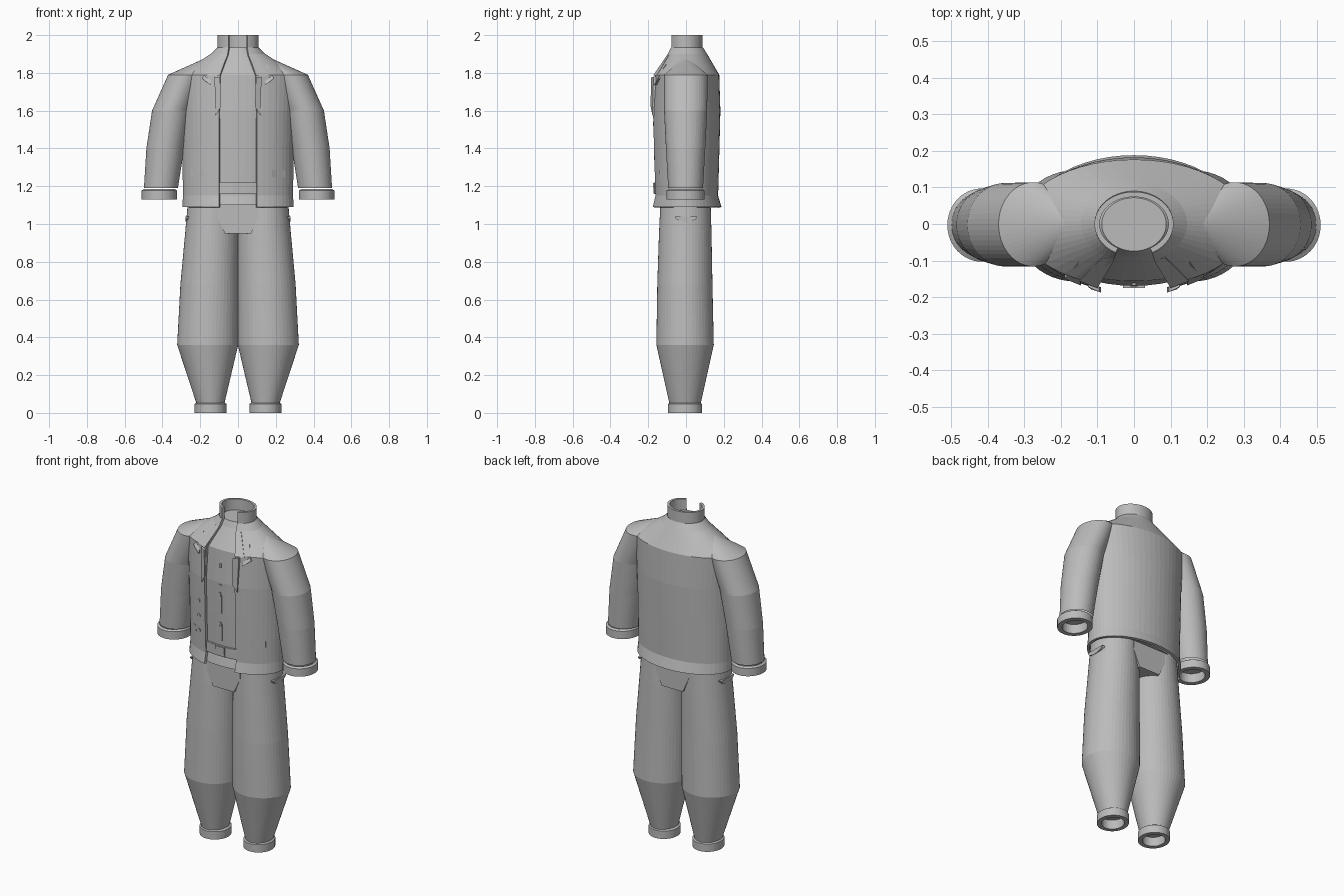
import bpy, bmesh, math
from mathutils import Vector

if "Cube" in bpy.data.objects:
    bpy.data.objects.remove(bpy.data.objects["Cube"])

cloth = bpy.data.materials.new("grey cloth")
cloth.diffuse_color = (0.5, 0.5, 0.5, 1)
cloth.use_nodes = True
cloth.node_tree.nodes["Principled BSDF"].inputs["Base Color"].default_value = cloth.diffuse_color
N = 48


def make(name, verts, faces, thickness=0, mirror=False):
    mesh = bpy.data.meshes.new(name)
    mesh.from_pydata([tuple(v) for v in verts], [], faces)
    bm = bmesh.new()
    bm.from_mesh(mesh)
    bmesh.ops.recalc_face_normals(bm, faces=bm.faces)
    bm.to_mesh(mesh)
    bm.free()
    mesh.materials.append(cloth)
    ob = bpy.data.objects.new(name, mesh)
    bpy.context.collection.objects.link(ob)
    if thickness:
        m = ob.modifiers.new("thickness", 'SOLIDIFY')
        m.thickness, m.offset = thickness, -1
    if mirror:
        ob.modifiers.new("mirror", 'MIRROR')
    return ob


def loft(name, rings, closed=True, cap=(False, False), **kw):
    """Skin a list of equal-length point rings."""
    n = len(rings[0])
    faces = []
    for i in range(len(rings) - 1):
        for j in range(n if closed else n - 1):
            k = (j + 1) % n
            faces.append((i*n + j, i*n + k, (i+1)*n + k, (i+1)*n + j))
    if cap[0]:
        faces.append(tuple(range(n)))
    if cap[1]:
        faces.append(tuple(range((len(rings) - 1)*n, len(rings)*n)))
    return make(name, [p for r in rings for p in r], faces, **kw)


def section(z, hw, yf, yb, gap=None):
    """Body cross-section; with a gap it is an arc open at the front."""
    if gap is None:
        angles = [2*math.pi*i/N for i in range(N)]
    else:
        a = math.acos(gap/hw)
        angles = [-a + (math.pi + 2*a)*i/N for i in range(N + 1)]
    return [Vector((hw*math.cos(t), (yb if math.sin(t) > 0 else yf)*math.sin(t), z))
            for t in angles]


def ellipse(z, x0, x1, y0, y1):
    cx, cy, rx, ry = (x0+x1)/2, (y0+y1)/2, (x1-x0)/2, (y1-y0)/2
    return [Vector((cx + rx*math.cos(2*math.pi*i/N), cy + ry*math.sin(2*math.pi*i/N), z))
            for i in range(N)]


# Jacket profile: height, half width, front depth, back depth, opening
BODY = [(1.09, .295, .187, .188, .10), (1.15, .292, .172, .17, .10),
        (1.4, .295, .18, .177, .10), (1.6, .30, .185, .182, .10),
        (1.79, .315, .172, .176, .095), (1.9, .145, .105, .112, .055),
        (1.935, .108, .09, .09, .05)]
loft("jacket", [section(*r) for r in BODY], closed=False, thickness=.014)
loft("collar", [section(z, .108, .088, .088, .05) for z in (1.93, 2.0)],
     closed=False, thickness=.014)

# Shirt under the open jacket, closed at the hem and neck
loft("shirt", [section(z, hw - .02, yf - .016, yb - .018)
               for z, hw, yf, yb, g in BODY[1:]], cap=(True, True))
loft("shirt_tail", [section(z, .27, d, .15) for z, d in ((1.10, .168), (1.151, .156))],
     cap=(True, True))
loft("belt", [section(z, .276, .169, .155) for z in (1.16, 1.22)], cap=(True, True))

# Sleeve with sloped shoulder cap
loft("sleeve", [ellipse(*r) for r in (
    (1.875, .13, .18, -.02, .02), (1.79, .18, .37, -.116, .114),
    (1.6, .25, .455, -.116, .112), (1.4, .285, .485, -.106, .102),
    (1.19, .318, .498, -.094, .09))], cap=(True, False), mirror=True)


def cuff(name, z0, z1, x0, x1, y0, y1, wall):
    """Hollow band with a bevelled upper edge and a recessed opening."""
    loft(name, [ellipse(z1, x0+.012, x1-.012, y0+.012, y1-.012),
                ellipse(z1-.008, x0, x1, y0, y1), ellipse(z0, x0, x1, y0, y1),
                ellipse(z0, x0+wall, x1-wall, y0+wall, y1-wall),
                ellipse(z1, x0+wall, x1-wall, y0+wall, y1-wall)], cap=(False, True), mirror=True)


cuff("sleeve_cuff", 1.13, 1.185, .322, .51, -.103, .097, .027)
cuff("ankle_cuff", 0, .055, .06, .23, -.095, .085, .025)

# Trouser legs, waist and crotch
loft("trouser_leg", [ellipse(*r) for r in (
    (1.12, .005, .265, -.135, .13), (.95, -.002, .28, -.143, .135), (.68, -.003, .305, -.152, .14),
    (.36, -.001, .322, -.157, .147), (.05, .072, .22, -.088, .078))], cap=(True, False), mirror=True)
crotch = [(-.07, .95), (.07, .95), (.11, 1.04), (.11, 1.12), (-.11, 1.12), (-.11, 1.04)]
loft("crotch", [[Vector((x, y, z)) for x, z in crotch] for y in (-.137, .131)], cap=(True, True))
loft("hip_tab", [[Vector((x, .06*math.cos(t), 1.04 - .028*math.sin(t)))
                  for t in [math.pi*i/10 for i in range(11)]] for x in (.24, .277)],
     cap=(True, True), mirror=True)


def front(x, z):
    """Depth of the jacket front at a given place."""
    for a, b in zip(BODY, BODY[1:]):
        if a[0] <= z <= b[0]:
            f = (z - a[0])/(b[0] - a[0])
            hw, yf = [a[i] + (b[i] - a[i])*f for i in (1, 2)]
            return -yf*math.sqrt(max(0, 1 - (x/hw)**2))


def patch(name, outline, lift=.006, depth=.012, mirror=False):
    """Plate that follows the jacket front."""
    rings = [[Vector((x, front(x, z) - d, z)) for x, z in outline] for d in (lift, lift - depth)]
    loft(name, rings, cap=(True, True), mirror=mirror)


def rect(x0, x1, z0, z1):
    return [(x0, z0), (x1, z0), (x1, z1), (x0, z1)]


# Pocket flaps, buckle, buttons and shirt placket
patch("pocket_flap", rect(.18, .25, 1.25, 1.285), .003, mirror=True)
patch("belt_buckle", rect(-.03, .03, 1.162, 1.218), .001, .012)
for z in (1.27, 1.36, 1.45):
    patch("jacket_button", [(-.15 + .011*math.cos(t), z + .011*math.sin(t))
                            for t in [math.pi*i/5 for i in range(10)]], .004)
patch("shirt_placket", rect(-.009, .009, 1.23, 1.59), -.013, .008)
for z in (1.35, 1.53, 1.7):
    patch("shirt_button", rect(-.005, .005, z - .012, z + .012), -.009, .012)

# Folded lapels: standing edge, dart on the shoulder and strip up to the collar
lapel = [(.095, -.186, 1.775), (.09, -.187, 1.62), (.118, -.178, 1.575), (.125, -.172, 1.78)]
dart = [(.152, -.108, 1.845), (.19, -.15, 1.77), (.145, -.168, 1.735)]
strip = [(.055, -.10, 1.895), (.10, -.175, 1.785), (.15, -.156, 1.785), (.085, -.092, 1.895)]
for name, pts in (("lapel_edge", lapel), ("lapel_dart", dart), ("lapel_strip", strip)):
    loft(name, [[Vector(p) + Vector((0, d, 0)) for p in pts] for d in (0, .014)],
         cap=(True, True), mirror=True)
